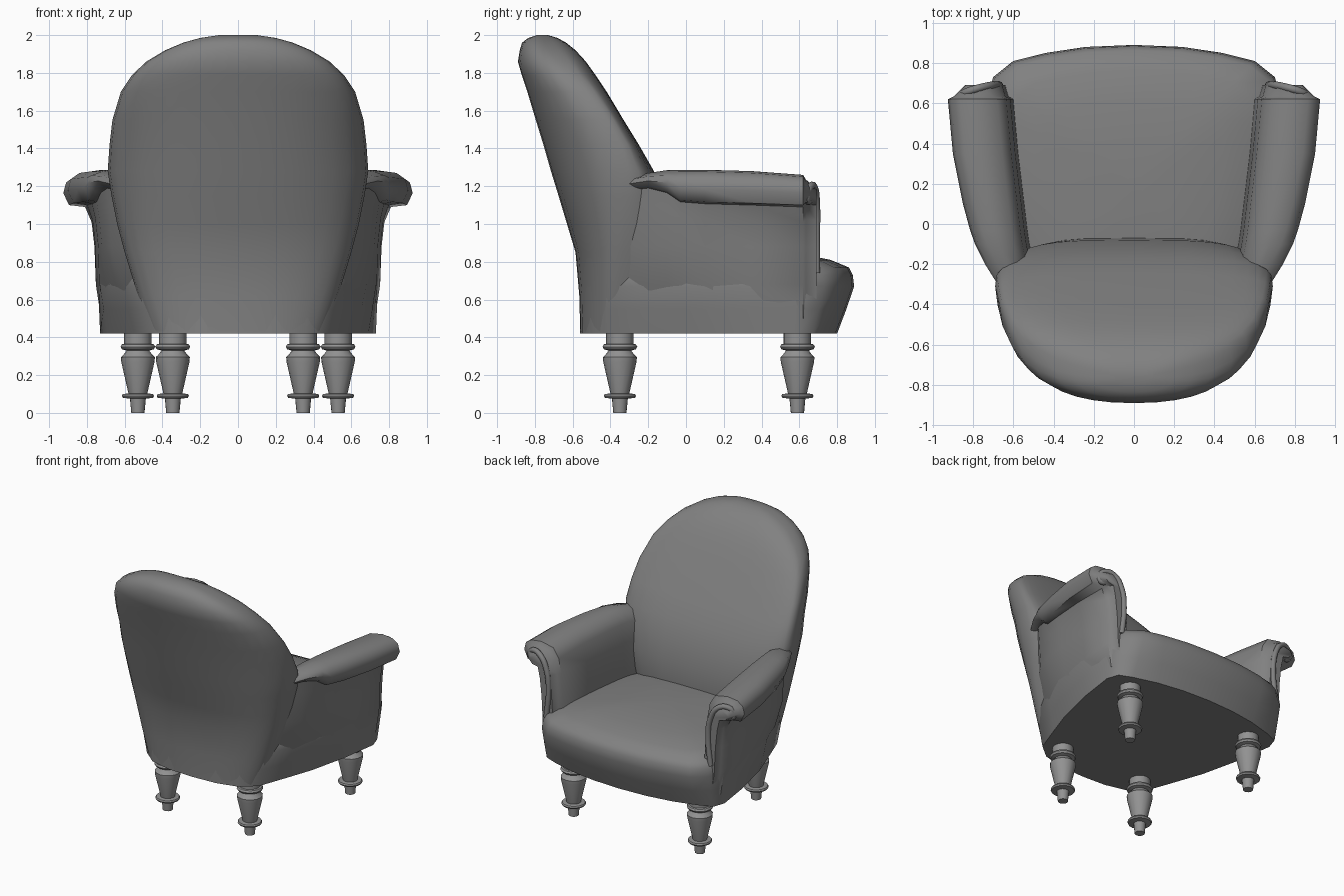
import bpy, bmesh, math
from math import cos, sin, pi

cube = bpy.data.objects.get("Cube")
if cube:
    bpy.data.objects.remove(cube, do_unlink=True)


def material(name, rgb):
    m = bpy.data.materials.new(name)
    m.use_nodes = True
    m.diffuse_color = (*rgb, 1)
    m.node_tree.nodes["Principled BSDF"].inputs["Base Color"].default_value = (*rgb, 1)
    return m


fabric = material("grey fabric", (0.22, 0.22, 0.22))
wood = material("light grey wood", (0.29, 0.29, 0.29))


def loft(name, rings, mat, angle=50):
    """Skin closed rings of equal length, capping both ends."""
    bm = bmesh.new()
    loops = [[bm.verts.new(p) for p in ring] for ring in rings]
    for a, b in zip(loops, loops[1:]):
        n = len(a)
        for i in range(n):
            j = (i + 1) % n
            bm.faces.new((a[i], a[j], b[j], b[i]))
    bm.faces.new(loops[0])
    bm.faces.new(loops[-1])
    bmesh.ops.recalc_face_normals(bm, faces=bm.faces)
    mesh = bpy.data.meshes.new(name)
    bm.to_mesh(mesh)
    bm.free()
    ob = bpy.data.objects.new(name, mesh)
    bpy.context.collection.objects.link(ob)
    mesh.materials.append(mat)
    smooth(ob, angle)
    return ob


def smooth(ob, angle):
    bpy.ops.object.select_all(action="DESELECT")
    ob.select_set(True)
    bpy.context.view_layer.objects.active = ob
    bpy.ops.object.shade_smooth_by_angle(angle=math.radians(angle))


# Seat and base: two half outlines, back to front, blended by height
bottom = [(0, -.56), (.2, -.55), (.36, -.51), (.47, -.42), (.55, -.2), (.62, 0), (.69, .3),
          (.73, .58), (.7, .67), (.6, .71), (.42, .76), (.22, .79), (0, .8)]
bulge = [(0, -.56), (.2, -.55), (.38, -.5), (.52, -.42), (.6, -.2), (.68, 0), (.73, .3),
         (.74, .58), (.7, .73), (.6, .81), (.44, .85), (.24, .88), (0, .89)]


def outline(z, blend, scale):
    half = [((a[0] + (b[0] - a[0]) * blend) * scale,
             .2 + (a[1] + (b[1] - a[1]) * blend - .2) * scale)
            for a, b in zip(bottom, bulge)]
    whole = half + [(-x, y) for x, y in half[-2:0:-1]]
    return [(x, y, z) for x, y in whole]


seat_levels = [(.42, 0, 1), (.55, .55, 1), (.67, 1, 1), (.73, 1, .99), (.77, 1, .96),
               (.81, 1, .82), (.84, 1, .6), (.855, 1, .3), (.86, 1, .05)]
loft("seat", [outline(*lv) for lv in seat_levels], fabric)

# Backrest: height, half width, side y, front y, back y
slices = [(.43, .46, -.38, -.1, -.56), (.62, .53, -.36, -.08, -.565), (.85, .6, -.34, -.07, -.585),
          (1, .64, -.32, -.08, -.63), (1.15, .67, -.31, -.12, -.675), (1.28, .69, -.31, -.17, -.715),
          (1.42, .68, -.35, -.25, -.755), (1.55, .665, -.42, -.33, -.795), (1.7, .62, -.53, -.42, -.84),
          (1.79, .56, -.62, -.48, -.87), (1.86, .485, -.68, -.53, -.89), (1.92, .385, -.73, -.585, -.88),
          (1.96, .29, -.75, -.635, -.868), (1.985, .2, -.76, -.68, -.835), (2, .1, -.76, -.73, -.79)]


def back_slice(z, w, side, front, back, n=32):
    ring = []
    for i in range(n):
        c, s = cos(2 * pi * i / n), sin(2 * pi * i / n)
        power = .55 if s > 0 else .9
        depth = (front if s > 0 else back) - side
        ring.append((math.copysign(abs(c) ** power, c) * w,
                     side + depth * abs(s) ** power, z))
    return ring


loft("backrest", [back_slice(*s) for s in slices], fabric)

# Arms: y, inner x, outer foot x, outer waist x, roll x, roll depth, top z
stations = [(-.36, .48, .45, .56, .64, .06, 1.24), (-.2, .5, .53, .67, .74, .07, 1.27),
            (-.1, .52, .57, .7, .79, .11, 1.285), (-.03, .53, .6, .72, .815, .16, 1.287),
            (.1, .545, .64, .74, .85, .17, 1.287), (.35, .575, .695, .755, .9, .17, 1.28),
            (.62, .6, .725, .76, .925, .16, 1.26), (.635, .625, .7, .745, .895, .12, 1.235),
            (.69, .64, .69, .73, .84, .08, 1.19)]


def arm_section(side, y, inner, foot, waist, roll, depth, top):
    under = top - depth
    mid = (inner + roll) / 2
    pts = [(inner, .5), (inner, .8), (inner + .015, 1.06), (inner + .035, top - .09),
           (inner + .08, top - .02), (mid + .02, top), (roll - .06, top - .01),
           (roll - .015, top - depth * .25), (roll, top - depth * .6), (roll - .03, under),
           (waist + (roll - waist) * .3, under - .01), (waist + .015, under - .09),
           (waist, .88), ((foot + waist) / 2 + .01, .68), (foot, .5)]
    return [(side * x, y, z) for x, z in pts]


def piping(name, points):
    curve = bpy.data.curves.new(name, "CURVE")
    curve.dimensions = "3D"
    curve.bevel_depth = .02
    curve.bevel_resolution = 2
    curve.resolution_u = 4
    curve.use_fill_caps = True
    spline = curve.splines.new("BEZIER")
    spline.bezier_points.add(len(points) - 1)
    for bp, p in zip(spline.bezier_points, points):
        bp.co = p
        bp.handle_left_type = bp.handle_right_type = "AUTO"
    ob = bpy.data.objects.new(name, curve)
    bpy.context.collection.objects.link(ob)
    curve.materials.append(fabric)


# Scrolled cord on the arm fronts
cord = [(.69, .69, .74), (.67, .69, .95), (.69, .69, 1.1), (.75, .68, 1.19),
        (.82, .66, 1.2), (.855, .64, 1.15), (.82, .65, 1.12), (.79, .66, 1.15)]
for label, side in (("left", 1), ("right", -1)):
    loft(label + "_arm", [arm_section(side, *s) for s in stations], fabric, 55)
    piping(label + "_arm_piping", [(side * x, y, z) for x, y, z in cord])

# Turned legs: radius, height
leg_profile = [(.035, 0), (.042, .075), (.08, .08), (.085, .09), (.08, .1), (.05, .103),
               (.088, .27), (.09, .295), (.075, .31), (.06, .33), (.085, .337), (.092, .35),
               (.085, .363), (.073, .366), (.073, .43)]


def leg(name, x, y, n=16):
    loft(name, [[(x + r * cos(2 * pi * i / n), y + r * sin(2 * pi * i / n), z)
                 for i in range(n)] for r, z in leg_profile], wood, 40)


for label, side in (("left", 1), ("right", -1)):
    leg("cushion_end_leg_" + label, side * .53, .59)
    leg("backrest_end_leg_" + label, side * .345, -.35)
